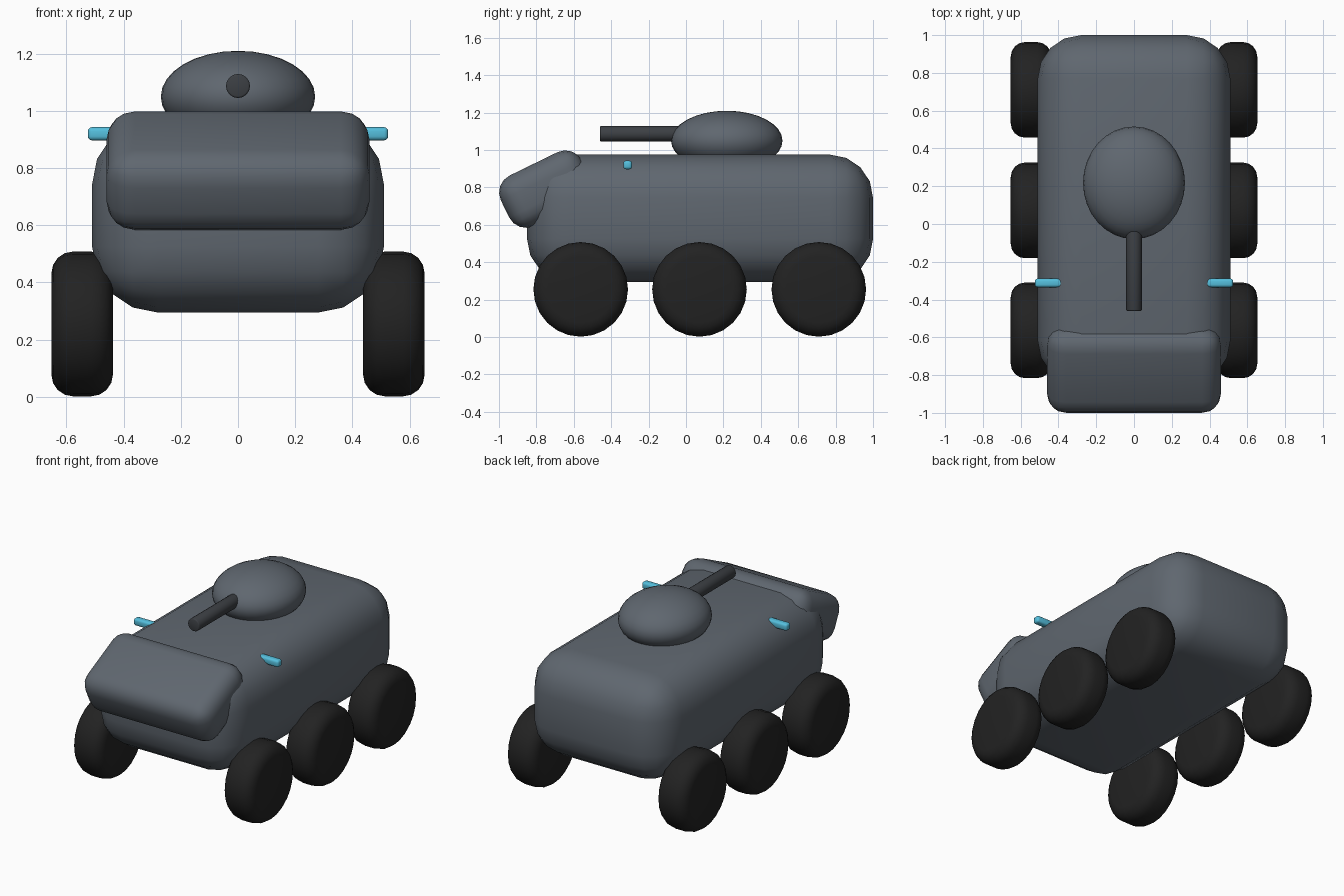
import bpy
import math

cube = bpy.data.objects.get("Cube")
if cube:
    bpy.data.objects.remove(cube, do_unlink=True)


def material(name, colour):
    mat = bpy.data.materials.new(name)
    mat.use_nodes = True
    mat.diffuse_color = (*colour, 1)
    mat.node_tree.nodes["Principled BSDF"].inputs["Base Color"].default_value = (*colour, 1)
    return mat


armour = material("armour grey", (0.115, 0.135, 0.16))
gunmetal = material("dark gunmetal", (0.045, 0.05, 0.057))
rubber = material("black rubber", (0.016, 0.016, 0.016))
cyan = material("cyan light", (0.09, 0.52, 0.72))


def finish(name, mat, bevel=0, segments=4):
    """Name and colour the active object, round its edges and smooth it."""
    obj = bpy.context.object
    obj.name = obj.data.name = name
    obj.data.materials.append(mat)
    bpy.ops.object.transform_apply(location=False, rotation=False, scale=True)
    if bevel:
        mod = obj.modifiers.new("rounded edges", "BEVEL")
        mod.width = bevel
        mod.segments = segments
        mod.limit_method = "ANGLE"
        mod.angle_limit = math.radians(40)
    bpy.ops.object.shade_smooth()
    return obj


def box(name, mat, centre, size, bevel, segments=4, tilt=0):
    bpy.ops.mesh.primitive_cube_add(size=1, location=centre, rotation=(tilt, 0, 0))
    bpy.context.object.scale = size
    return finish(name, mat, bevel, segments)


def cylinder(name, mat, centre, radius, depth, rotation, sides, bevel, segments):
    bpy.ops.mesh.primitive_cylinder_add(vertices=sides, radius=radius, depth=depth,
                                        location=centre, rotation=rotation)
    return finish(name, mat, bevel, segments)


# Hull and the tilted nose armour
box("hull", armour, (0, 0.075, 0.635), (1.02, 1.85, 0.68), 0.23)
box("nose_armour", armour, (0, -0.75, 0.791), (0.92, 0.484, 0.3), 0.1,
    tilt=math.radians(26))

# Turret dome and gun
bpy.ops.mesh.primitive_uv_sphere_add(segments=32, ring_count=16, radius=1,
                                     location=(0, 0.218, 1.05))
bpy.context.object.scale = (0.27, 0.298, 0.16)
finish("turret", armour)
cylinder("gun_barrel", gunmetal, (0, -0.18, 1.087), 0.042, 0.56,
         (math.pi / 2, 0, 0), 16, 0.006, 2)

# Wheels and side lights on both sides
quarter = math.pi / 2
for side, sign in (("left", 1), ("right", -1)):
    for place, y in (("front", -0.563), ("middle", 0.072), ("rear", 0.71)):
        cylinder(f"{place}_{side}_wheel", rubber, (sign * 0.545, y, 0.255), 0.253, 0.215,
                 (0, quarter, 0), 24, 0.075, 4)
    box(f"{side}_side_light", cyan, (sign * 0.445, -0.312, 0.92),
        (0.16, 0.046, 0.046), 0.014, 3)
